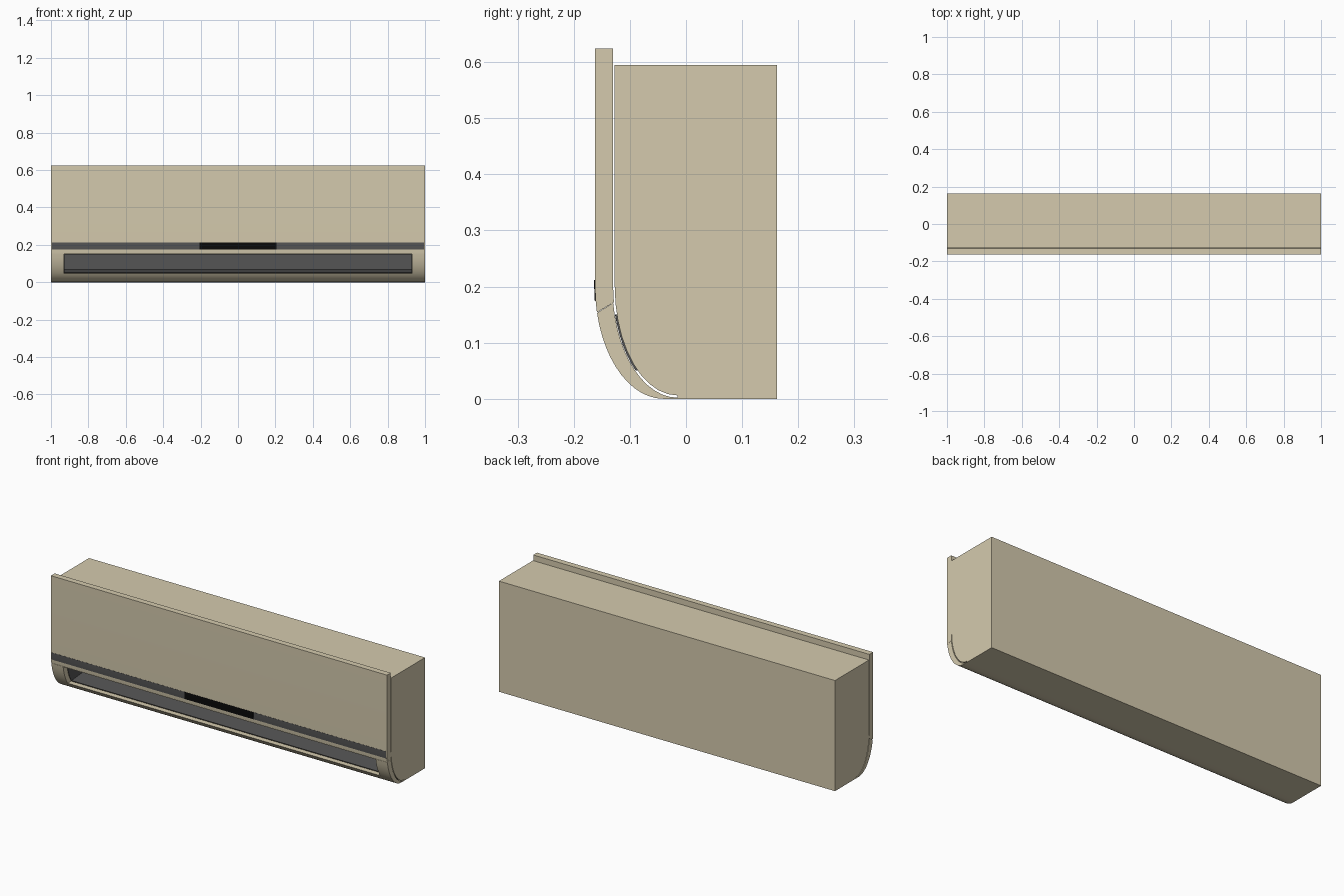
import bpy, bmesh, math

if "Cube" in bpy.data.objects:
    bpy.data.objects.remove(bpy.data.objects["Cube"])


def material(name, rgb):
    m = bpy.data.materials.new(name)
    m.diffuse_color = (*rgb, 1)
    m.use_nodes = True
    m.node_tree.nodes["Principled BSDF"].inputs["Base Color"].default_value = m.diffuse_color
    return m


BEIGE = material("beige", (0.66, 0.59, 0.42))
GREY = material("grey", (0.09, 0.09, 0.09))
BLACK = material("black", (0.003, 0.003, 0.003))


def arc(cy, a, b, z0, z1, n):
    """Points (y, z) on the lower front quarter of an ellipse centred at z = 0.2."""
    t0, t1 = (math.asin(min(1, (0.2 - z) / b)) for z in (z0, z1))
    ts = [t0 + (t1 - t0) * i / n for i in range(n + 1)]
    return [(cy - a * math.cos(t), 0.2 - b * math.sin(t)) for t in ts]


def outer(z0, z1, n, grow=0.0):
    return arc(-0.04, 0.122 + grow, 0.2 + grow, z0, z1, n)


def inner(z0, z1, n, grow=0.0):
    return arc(-0.015, 0.112 + grow, 0.194 + grow, z0, z1, n)


def extrude(name, profile, half, mat, open_faces=0):
    """Extrude a y-z profile from -half to +half in x; the first open_faces sides are left out."""
    bm = bmesh.new()
    left = [bm.verts.new((-half, y, z)) for y, z in profile]
    right = [bm.verts.new((half, y, z)) for y, z in profile]
    bm.faces.new(left)
    bm.faces.new(right[::-1])
    n = len(profile)
    for i in range(open_faces, n):
        j = (i + 1) % n
        bm.faces.new((left[j], left[i], right[i], right[j]))
    bmesh.ops.recalc_face_normals(bm, faces=bm.faces)
    mesh = bpy.data.meshes.new(name)
    bm.to_mesh(mesh)
    bm.free()
    ob = bpy.data.objects.new(name, mesh)
    bpy.context.collection.objects.link(ob)
    mesh.materials.append(mat)
    return ob


def select(ob):
    bpy.ops.object.select_all(action='DESELECT')
    ob.select_set(True)
    bpy.context.view_layer.objects.active = ob


def cut(ob, profile, half):
    cutter = extrude("cutter", profile, half, ob.data.materials[0])
    cutter.hide_render = True
    mod = ob.modifiers.new("cut", 'BOOLEAN')
    mod.operation = 'DIFFERENCE'
    mod.solver = 'EXACT'
    mod.object = cutter
    select(ob)
    bpy.ops.object.modifier_apply(modifier=mod.name)
    bpy.data.objects.remove(cutter)


# main body with curved lower front
body = extrude("body", [(0.162, 0), (0.162, 0.595), (-0.127, 0.595)]
               + inner(0.2, 0.006, 10) + [(-0.015, 0)], 1.0, BEIGE)

# front panel, standing slightly above the body
panel = extrude("front_panel", [(-0.13, 0.624), (-0.162, 0.624)]
                + outer(0.2, 0.154, 3) + [(-0.1285, 0.172), (-0.13, 0.2)], 1.0, BEIGE)

# curved lower shell with the air outlet
shell = extrude("lower_shell", outer(0.153, 0.0, 12) + [(-0.015, 0.0)]
                + inner(0.171, 0.002, 12, 0.004)[::-1], 1.0, BEIGE)

# outlet opening through shell and body
recess = [(-0.2, 0.151), (-0.2, 0.048), (-0.085, 0.048), (0.101, 0.064), (0.101, 0.151)]
cut(body, recess, 0.931)
cut(shell, recess, 0.93)

# grey open-fronted liner of the outlet
liner = extrude("outlet_liner", inner(0.15, 0.05, 6, 0.003)
                + [(0.1, 0.066), (0.1, 0.15)], 0.93, GREY, open_faces=6)
mod = liner.modifiers.new("wall", 'SOLIDIFY')
mod.thickness = 0.002
mod.offset = -1

# trim strip and dark display window on the panel
for name, half, grow, mat in (("trim_strip", 0.995, 0.0008, GREY),
                              ("display_window", 0.205, 0.0016, BLACK)):
    front = [(-0.162 - grow, 0.212)] + outer(0.2, 0.174, 2, grow)
    extrude(name, front + [(-0.155, 0.174), (-0.155, 0.212)], half, mat)

for ob in (body, panel, shell):
    select(ob)
    bpy.ops.object.shade_smooth_by_angle(angle=math.radians(25))
